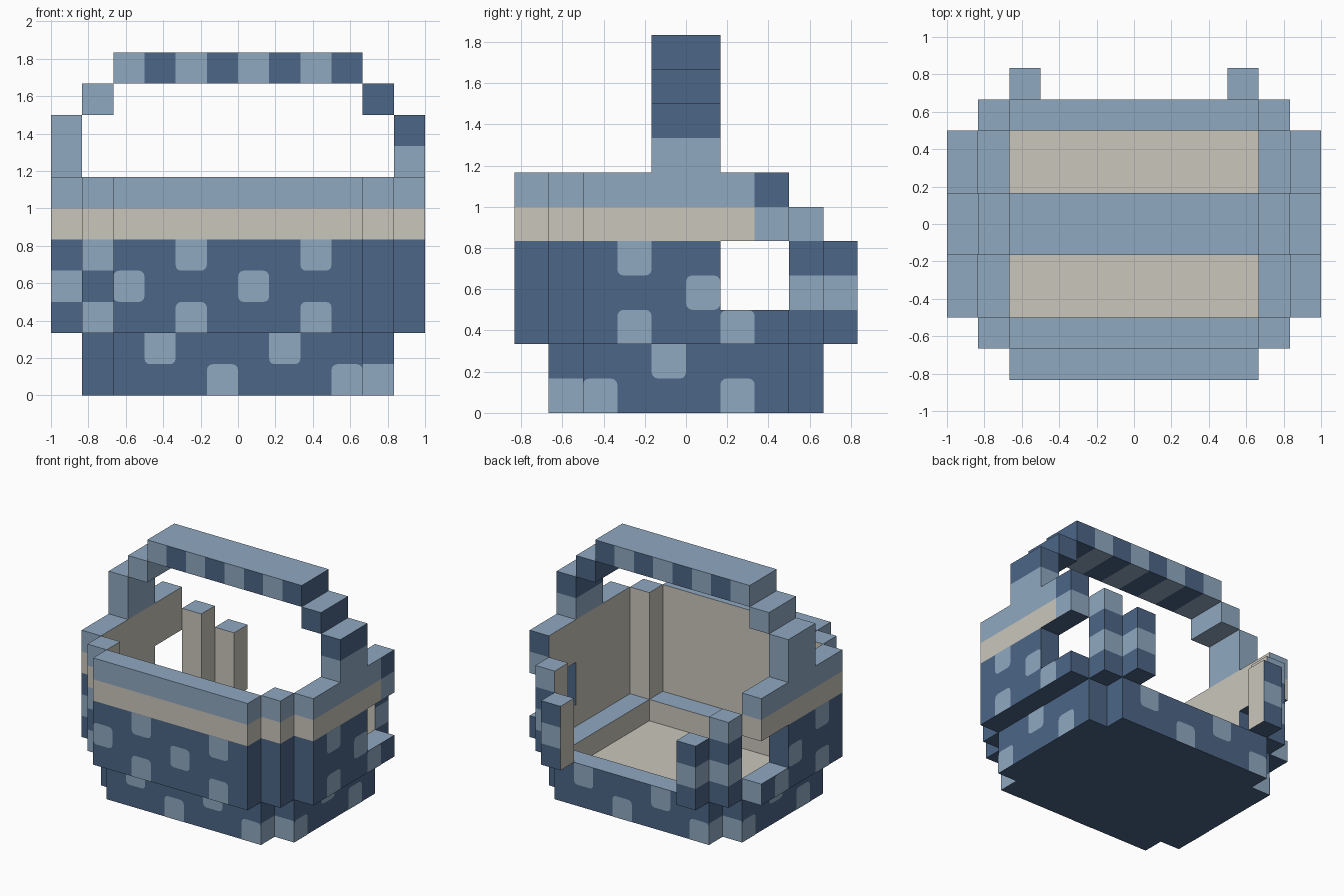
import bpy, bmesh, math
from mathutils import Vector

cube = bpy.data.objects.get("Cube")
if cube:
    bpy.data.objects.remove(cube, do_unlink=True)

U = 1 / 6                       # size of one block
ORIGIN = Vector((-1, -5 * U, 0))
LIGHT, DARK, CREAM = 0, 1, 2
UP, DOWN, FRONT, BACK = (0, 0, 1), (0, 0, -1), (0, -1, 0), (0, 1, 0)
RIGHT, LEFT = (1, 0, 0), (-1, 0, 0)


def material(name, rgb):
    m = bpy.data.materials.new(name)
    m.use_nodes = True
    col = [(c / 255 / 12.92) if c < 11 else ((c / 255 + .055) / 1.055) ** 2.4 for c in rgb] + [1]
    m.diffuse_color = col
    bsdf = next(n for n in m.node_tree.nodes if n.type == 'BSDF_PRINCIPLED')
    bsdf.inputs["Base Color"].default_value = col
    bsdf.inputs["Roughness"].default_value = 0.9
    return m


MATS = [material("light blue", (144, 169, 193)),
        material("dark blue", (76, 102, 135)),
        material("cream lining", (202, 198, 187))]


def finish(name, bm):
    me = bpy.data.meshes.new(name)
    bm.to_mesh(me)
    bm.free()
    for m in MATS:
        me.materials.append(m)
    ob = bpy.data.objects.new(name, me)
    bpy.context.collection.objects.link(ob)


def frame(d):
    """Normal and two tangents, counter-clockwise seen from outside."""
    n = Vector(d)
    up = Vector((0, 0, 1)) if d[2] == 0 else Vector((0, 1, 0))
    return n, up.cross(n), up


def centre(cell):
    return ORIGIN + (Vector(cell) + Vector((.5, .5, .5))) * U


def blocks(name, cells, rule):
    """Join blocks, keep only outside faces, colour each by a rule."""
    cells = set(cells)
    bm = bmesh.new()
    for c in cells:
        for d in (UP, DOWN, FRONT, BACK, RIGHT, LEFT):
            if tuple(a + b for a, b in zip(c, d)) in cells:
                continue
            n, s, t = frame(d)
            mid = centre(c) + n * U / 2
            f = bm.faces.new([bm.verts.new(mid + (s * a + t * b) * U / 2)
                              for a, b in ((-1, -1), (1, -1), (1, 1), (-1, 1))])
            f.material_index = rule(c, d)
    bmesh.ops.remove_doubles(bm, verts=bm.verts, dist=1e-4)
    finish(name, bm)


def span(xs, ys, zs):
    return [(i, j, k) for i in range(*xs) for j in range(*ys) for k in range(*zs)]


def inward(c, d):
    return (d[0] and (c[0] < 6) == (d[0] > 0)) or (d[1] and (c[1] < 5) == (d[1] > 0))


def base_rule(c, d):
    if d == UP:
        return CREAM if c[2] == 0 else LIGHT
    if d == DOWN:
        return DARK
    if inward(c, d):
        return CREAM
    corner = c[2] == 0 and ((c[0], c[1]) in ((10, 2), (1, 7)) and d[1]
                            or (c[0], c[1]) in ((9, 1), (2, 8)) and d[0])
    return LIGHT if corner else DARK


def wall_rule(c, d):
    i, j, k = c
    if d == UP:
        return LIGHT
    if d == DOWN:
        return DARK
    if inward(c, d):
        return CREAM
    if j >= 8 or (j == 7 and i == 11):              # stepped back edge
        return LIGHT if k % 2 else DARK
    if k >= 5:                                      # rim and band
        return LIGHT if k == 6 else CREAM
    if (i == 1 and k in (2, 4)) or (i == 0 and k == 3 and d == FRONT):
        return LIGHT
    if i == 0 and j == 7 and d == BACK and k == 2:
        return LIGHT
    return DARK


def handle_rule(c, d):
    return LIGHT if d == UP or c[2] == 7 or c[0] % 2 == 0 and c[0] != 10 \
        or c[0] == 1 else DARK


def handle_colour(c, d):
    i, j, k = c
    if d == UP or k == 7:
        return LIGHT
    if k == 10:                                     # alternating bar
        return DARK if i % 2 else LIGHT
    return LIGHT if i < 6 else DARK


# Base: floor slab with a raised ring
foot = span((2, 10), (1, 9), (0, 1)) + span((1, 11), (2, 8), (0, 1))
inside = set(span((2, 10), (2, 8), (0, 1)))
blocks("base", foot + [(i, j, 1) for i, j, k in foot if (i, j, k) not in inside], base_rule)

# Upper walls, open at the back
blocks("front_wall", span((2, 10), (0, 1), (2, 7)), wall_rule)
for side, flip in (("right", False), ("left", True)):
    def m(cells):
        return cells if flip else [(11 - i, j, k) for i, j, k in cells]
    window = set(span((11, 12), (6, 8), (3, 5)))
    wall = [c for c in span((11, 12), (2, 8), (2, 7)) if c not in window]
    blocks(side + "_wall", m(wall), wall_rule)
    blocks(side + "_front_corner", m(span((10, 11), (1, 2), (2, 7))), wall_rule)
    blocks(side + "_back_corner", m(span((10, 11), (8, 9), (2, 6))), wall_rule)
    blocks(side + "_back_post", m(span((9, 10), (9, 10), (2, 5))), wall_rule)

# Stepped carrying handle
arch = span((2, 10), (4, 6), (10, 11))
for i, zs in ((0, (7, 9)), (1, (9, 10)), (10, (9, 10)), (11, (7, 9))):
    arch += span((i, i + 1), (4, 6), zs)
blocks("handle", arch, handle_colour)


def patches(name, spots):
    """Thin rounded squares laid on block faces."""
    bm = bmesh.new()
    for c, d in spots:
        n, s, t = frame(d)
        mid = centre(c) + n * (U / 2 + .002)
        h, pts = U / 2, []
        for q, (a, b) in enumerate(((1, 1), (-1, 1), (-1, -1), (1, -1))):
            if (b > 0 and c[2] in (1, 4)) or (b < 0 and c[2] in (0, 2)):
                pts.append((a * h, b * h))
                continue
            r = .03
            for step in range(4):
                ang = math.radians(90 * q + 30 * step)
                pts.append((a * (h - r) + r * math.cos(ang), b * (h - r) + r * math.sin(ang)))
        f = bm.faces.new([bm.verts.new(mid + s * x + t * y) for x, y in pts])
        f.material_index = LIGHT
    finish(name, bm)


# Dappled patches
front_low = [(3, 1), (7, 1), (5, 0), (9, 0)]
front_high = [(4, 4), (8, 4), (2, 3), (6, 3), (4, 2), (8, 2)]
side_low = [(4, 1), (2, 0), (6, 0)]
side_high = [(3, 4), (5, 3), (3, 2), (6, 2)]
patches("front_patches", [((i, 1, k), FRONT) for i, k in front_low]
        + [((i, 0, k), FRONT) for i, k in front_high])
patches("back_patches", [((11 - i, 8, k), BACK) for i, k in front_low])
patches("left_patches", [((10, j, k), RIGHT) for j, k in side_low]
        + [((11, j, k), RIGHT) for j, k in side_high])
patches("right_patches", [((1, 9 - j, k), LEFT) for j, k in side_low]
        + [((0, j, k), LEFT) for j, k in side_high])
